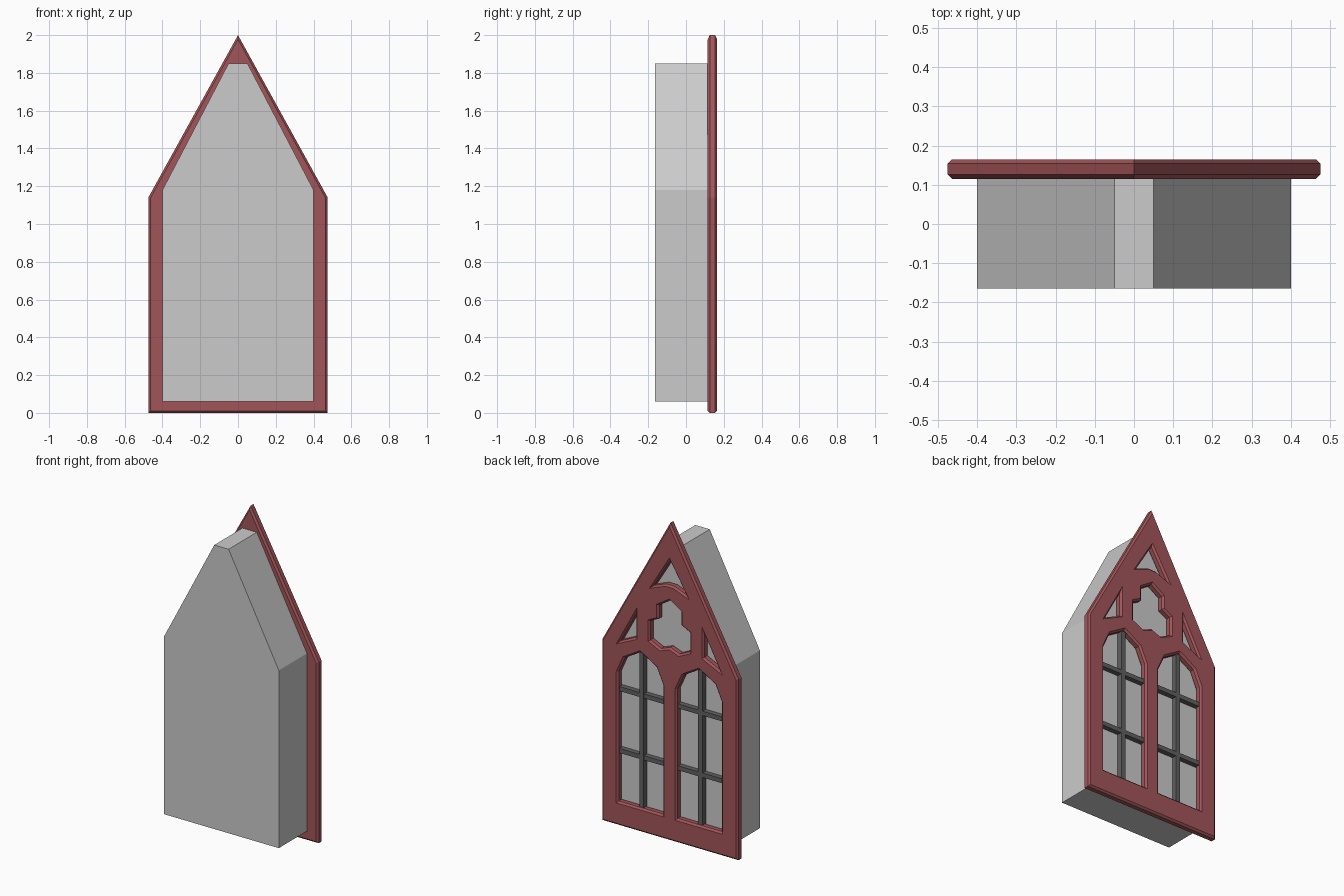
import bpy, bmesh
from mathutils import Vector

if "Cube" in bpy.data.objects:
    bpy.data.objects.remove(bpy.data.objects["Cube"])

CHAMFER = 0.011
Y_IN, Y_OUT = 0.115, 0.165


def material(name, rgb):
    m = bpy.data.materials.new(name)
    m.diffuse_color = (*rgb, 1)
    m.use_nodes = True
    m.node_tree.nodes["Principled BSDF"].inputs["Base Color"].default_value = m.diffuse_color
    return m


def finish(name, bm, mat=None):
    bmesh.ops.recalc_face_normals(bm, faces=bm.faces[:])
    me = bpy.data.meshes.new(name)
    bm.to_mesh(me)
    bm.free()
    ob = bpy.data.objects.new(name, me)
    bpy.context.collection.objects.link(ob)
    if mat:
        me.materials.append(mat)
    return ob


def mirrored(half):
    """Close a right-hand half profile (top to bottom) by mirroring it across x = 0."""
    return half + [(-x, z) for x, z in reversed(half) if abs(x) > 1e-6]


def flip(loop):
    return [(-x, z) for x, z in loop]


def offset(loop, d):
    """Mitred offset; positive d grows the loop."""
    n = len(loop)
    area = sum(loop[i][0] * loop[(i + 1) % n][1] - loop[(i + 1) % n][0] * loop[i][1] for i in range(n))
    s = d if area > 0 else -d
    out = []
    for i in range(n):
        p, q, r = (Vector(loop[k % n]) for k in (i - 1, i, i + 1))
        a, b = (q - p).normalized(), (r - q).normalized()
        na, nb = Vector((a.y, -a.x)), Vector((b.y, -b.x))
        out.append(tuple(q + (na + nb) * (s / (1 + na.dot(nb)))))
    return out


def box(bm, x0, x1, y0, y1, z0, z1):
    vs = bmesh.ops.create_cube(bm, size=1)["verts"]
    for v in vs:
        v.co = ((x0 + x1) / 2 + v.co.x * (x1 - x0),
                (y0 + y1) / 2 + v.co.y * (y1 - y0),
                (z0 + z1) / 2 + v.co.z * (z1 - z0))


# Profiles in x, z
outline = mirrored([(0, 2.0), (0.475, 1.14), (0.475, 0)])
lancet = [(0.05, 0.15), (0.36, 0.15), (0.36, 0.965), (0.315, 1.065),
          (0.205, 1.13), (0.095, 1.065), (0.05, 0.965)]
trefoil = mirrored([(0, 1.51), (0.078, 1.46), (0.078, 1.375), (0.138, 1.345),
                    (0.138, 1.225), (0.065, 1.19), (0, 1.215)])
top_light = mirrored([(0, 1.76), (0.113, 1.575), (0.03, 1.607)])
side_light = [(0.237, 1.365), (0.345, 1.165), (0.237, 1.215)]
holes = [lancet, flip(lancet), trefoil, top_light, side_light, flip(side_light)]

# Tracery frame: chamfered walls around each loop, faces filled between them
bm = bmesh.new()
caps = {Y_IN: [], Y_OUT: []}
for loop, sign in [(outline, -1)] + [(h, 1) for h in holes]:
    face_loop = offset(loop, sign * CHAMFER)
    n = len(loop)
    layers = [(Y_IN, face_loop), (Y_IN + CHAMFER, loop), (Y_OUT - CHAMFER, loop), (Y_OUT, face_loop)]
    rings = [[bm.verts.new((x, y, z)) for x, z in pts] for y, pts in layers]
    for a, b in zip(rings, rings[1:]):
        for i in range(n):
            j = (i + 1) % n
            bm.faces.new((a[i], a[j], b[j], b[i]))
    for y, ring in ((Y_IN, rings[0]), (Y_OUT, rings[3])):
        caps[y] += [bm.edges.get((ring[i], ring[(i + 1) % n])) for i in range(n)]
for y, edges in caps.items():
    bmesh.ops.triangle_fill(bm, edges=edges, use_beauty=True, use_dissolve=False, normal=(0, 1, 0))
bmesh.ops.dissolve_limit(bm, angle_limit=0.01, verts=bm.verts[:], edges=bm.edges[:])
finish("window_frame", bm, material("red_frame", (0.36, 0.09, 0.10)))

# Glazing bars in both lancets
bm = bmesh.new()
for s in (-1, 1):
    c = s * 0.205
    box(bm, c - 0.015, c + 0.015, Y_IN, 0.15, 0.145, 1.125)
    for z in (0.465, 0.855):
        box(bm, c - 0.16, c + 0.16, Y_IN, 0.149, z - 0.014, z + 0.014)
finish("glazing_bars", bm, material("dark_bars", (0.12, 0.12, 0.12)))

# Solid block behind the frame
bm = bmesh.new()
prof = mirrored([(0.05, 1.85), (0.4, 1.18), (0.4, 0.06)])
f = bm.faces.new([bm.verts.new((x, -0.165, z)) for x, z in prof])
ext = bmesh.ops.extrude_face_region(bm, geom=[f], use_keep_orig=True)["geom"]
for v in ext:
    if isinstance(v, bmesh.types.BMVert):
        v.co.y = Y_IN + 0.002
finish("wall_recess_block", bm)
